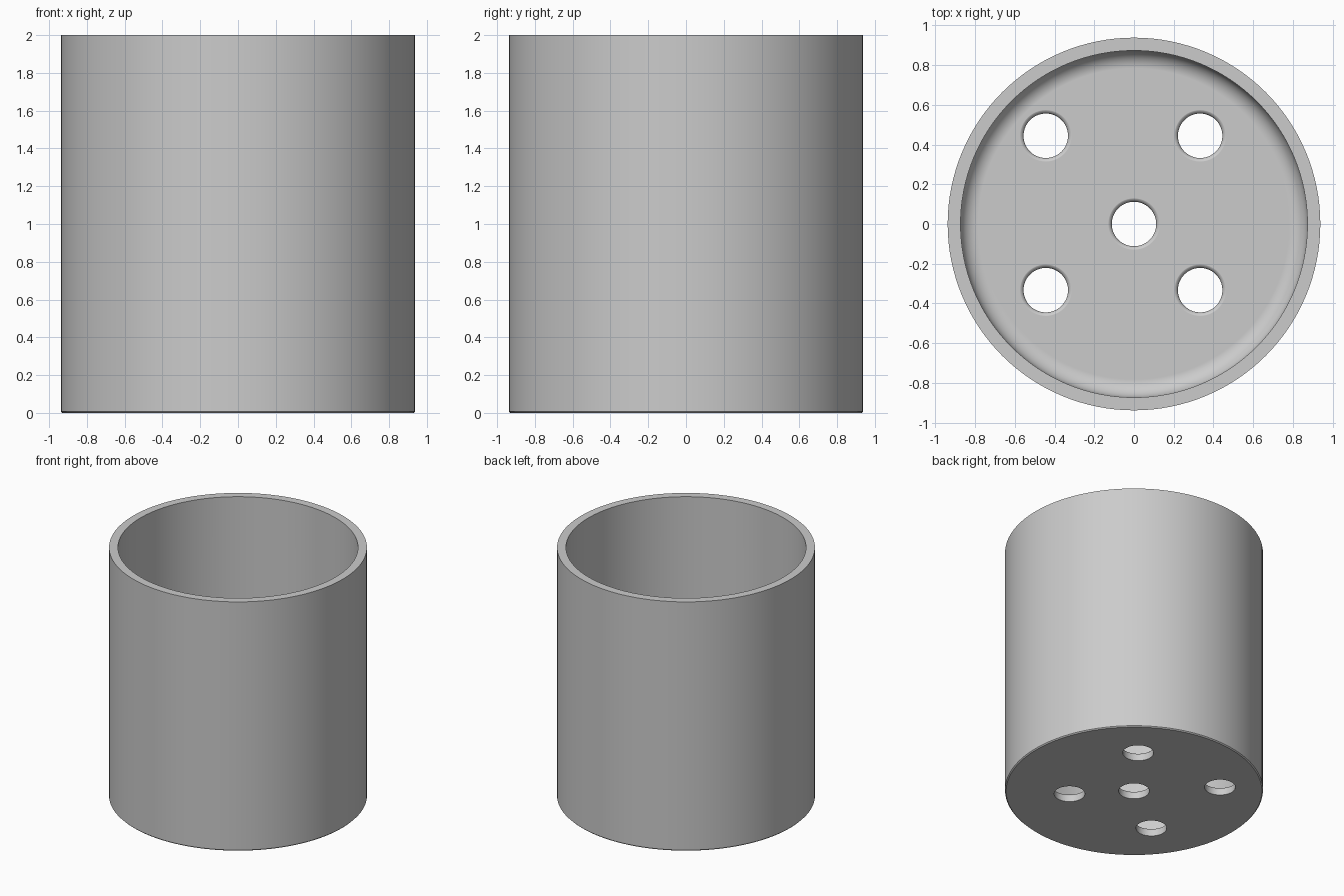
import bpy, bmesh
from math import sin, cos, pi, radians

if "Cube" in bpy.data.objects:
    bpy.data.objects.remove(bpy.data.objects["Cube"], do_unlink=True)

HEIGHT, OUTER, INNER, FLOOR = 2.0, 0.938, 0.873, 0.067
FILLET, CHAMFER = 0.09, 0.008
HOLE, ROUNDING = 0.112, 0.025

grey = bpy.data.materials.new("light grey")
grey.use_nodes = True
colour = (0.6, 0.6, 0.6, 1)
grey.diffuse_color = colour
grey.node_tree.nodes["Principled BSDF"].inputs["Base Color"].default_value = colour


def lathe(name, profile, steps, location=(0, 0, 0)):
    """Spin a closed (radius, z) profile around the z axis."""
    bm = bmesh.new()
    verts = [bm.verts.new((r, 0, z)) for r, z in profile]
    edges = [bm.edges.new(pair) for pair in zip(verts, verts[1:])]
    bmesh.ops.spin(bm, geom=verts + edges, cent=(0, 0, 0), axis=(0, 0, 1),
                   angle=2 * pi, steps=steps)
    bmesh.ops.remove_doubles(bm, verts=bm.verts, dist=1e-5)
    # Replace the triangle fans at the axis with single flat discs
    hubs = [v for v in bm.verts if v.co.xy.length < 1e-5]
    bmesh.ops.dissolve_verts(bm, verts=hubs)
    bmesh.ops.recalc_face_normals(bm, faces=bm.faces)
    mesh = bpy.data.meshes.new(name)
    bm.to_mesh(mesh)
    bm.free()
    mesh.materials.append(grey)
    obj = bpy.data.objects.new(name, mesh)
    obj.location = location
    bpy.context.collection.objects.link(obj)
    return obj


# Cup: chamfered foot, straight wall, flat rim and filleted inner floor
quarter = [i * pi / 16 for i in range(9)]
cup_profile = [(0, 0), (OUTER - CHAMFER, 0), (OUTER, CHAMFER),
               (OUTER, HEIGHT), (INNER, HEIGHT)]
cup_profile += [(INNER - FILLET * (1 - cos(a)), FLOOR + FILLET * (1 - sin(a)))
                for a in reversed(quarter)][::-1]
cup_profile += [(0, FLOOR)]
cup = lathe("cup", cup_profile, 128)

# Drain holes, each flaring out where it meets the floor
cutter_profile = [(0, -0.1), (HOLE, -0.1)]
cutter_profile += [(HOLE + ROUNDING * (1 - cos(a)),
                    FLOOR + 0.001 - ROUNDING * (1 - sin(a))) for a in quarter]
cutter_profile += [(HOLE + ROUNDING, 0.2), (0, 0.2)]
spots = [(0, 0)] + [(x, y) for x in (-0.444, 0.333) for y in (-0.333, 0.444)]
bpy.context.view_layer.objects.active = cup
for x, y in spots:
    cutter = lathe("hole_cutter", cutter_profile, 48, (x, y, 0))
    cutter.hide_render = True
    cut = cup.modifiers.new("drain hole", "BOOLEAN")
    cut.operation, cut.solver, cut.object = "DIFFERENCE", "EXACT", cutter
    bpy.ops.object.modifier_apply(modifier=cut.name)
    bpy.data.objects.remove(cutter, do_unlink=True)

# Smooth curved walls, crisp rim and foot
bpy.ops.object.select_all(action="DESELECT")
cup.select_set(True)
bpy.ops.object.shade_smooth_by_angle(angle=radians(30))
weighted = cup.modifiers.new("even shading", "WEIGHTED_NORMAL")
weighted.keep_sharp = True
